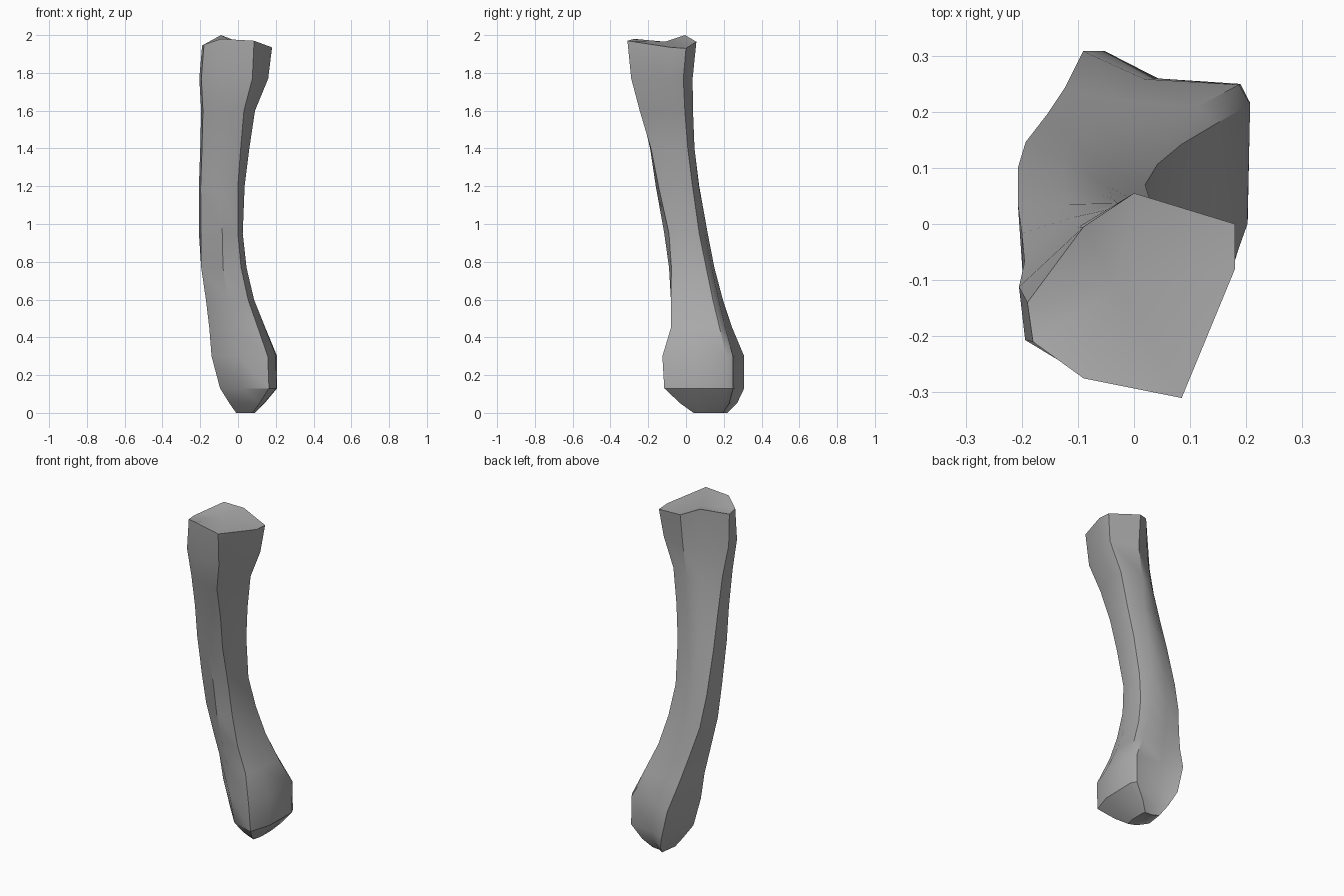
import bpy
import bmesh
import math

default = bpy.data.objects.get("Cube")
if default:
    bpy.data.objects.remove(default, do_unlink=True)

# Single dull grey material
grey = bpy.data.materials.new("bone grey")
grey.use_nodes = True
COLOUR = (0.40, 0.40, 0.40, 1.0)
grey.diffuse_color = COLOUR
grey.node_tree.nodes["Principled BSDF"].inputs["Base Color"].default_value = COLOUR

# Eight-sided cross-sections, counter-clockwise from the +x side
HEAD = [(.18, -.08), (.18, 0), (0, .055), (-.09, -.005),
        (-.19, -.14), (-.18, -.21), (-.09, -.275), (.085, -.31)]
SHAFT = [(.025, 0), (.02, .07), (-.04, .10), (-.12, .115),
         (-.20, .10), (-.19, -.06), (-.08, -.115), (.0, -.09)]
FOOT = [(.205, 0), (.21, .215), (.19, .25), (.02, .26),
        (-.09, .31), (-.14, .06), (.0, -.08), (.16, -.125)]
HEAD_HEIGHTS = [1.935, 1.93, 1.965, 2.0, 1.945, 1.95, 1.98, 1.97]

# Stations down the bone: z, x min, x max, y min, y max
STATIONS = [
    (1.77, -.205, .16, -.29, .035),
    (1.60, -.195, .09, -.245, .037),
    (1.40, -.20, .06, -.19, .045),
    (1.20, -.207, .035, -.16, .07),
    (0.95, -.207, .025, -.115, .115),
    (0.77, -.195, .045, -.09, .15),
    (0.60, -.17, .085, -.08, .195),
    (0.45, -.152, .145, -.08, .245),
    (0.30, -.14, .207, -.125, .308),
    (0.13, -.095, .207, -.115, .308),
    (0.05, -.045, .14, -.03, .27),
    (0.00, -.01, .09, .04, .22),
]


def fit(points, x0, x1, y0, y1):
    """Stretch a cross-section to a bounding box."""
    xs, ys = [p[0] for p in points], [p[1] for p in points]
    ax, ay = min(xs), min(ys)
    sx, sy = (x1 - x0) / (max(xs) - ax), (y1 - y0) / (max(ys) - ay)
    return [(x0 + (x - ax) * sx, y0 + (y - ay) * sy) for x, y in points]


def section(z):
    """Blend the key cross-sections, in unit boxes, by height."""
    if z > 0.95:
        a, b, t = SHAFT, HEAD, (z - 0.95) / 1.0
    else:
        a, b, t = FOOT, SHAFT, max(0.0, (z - 0.30) / 0.65)
    a, b = fit(a, 0, 1, 0, 1), fit(b, 0, 1, 0, 1)
    return [(p[0] + (q[0] - p[0]) * t, p[1] + (q[1] - p[1]) * t) for p, q in zip(a, b)]


# Loft the bone from the head down to the tip
bm = bmesh.new()
rings = [[bm.verts.new((x, y, z)) for (x, y), z in zip(HEAD, HEAD_HEIGHTS)]]
for z, *box in STATIONS:
    rings.append([bm.verts.new((x, y, z)) for x, y in fit(section(z), *box)])
for upper, lower in zip(rings, rings[1:]):
    for i in range(8):
        j = (i + 1) % 8
        bm.faces.new((upper[i], lower[i], lower[j], upper[j]))

# Shallow dished ends
for ring, centre in ((rings[0], (-.03, -.11, 1.965)), (rings[-1], (.04, .14, .02))):
    c = bm.verts.new(centre)
    for i in range(8):
        bm.faces.new((ring[i], ring[(i + 1) % 8], c))
bmesh.ops.recalc_face_normals(bm, faces=bm.faces[:])

mesh = bpy.data.meshes.new("long_bone")
bm.to_mesh(mesh)
bm.free()
mesh.materials.append(grey)
bone = bpy.data.objects.new("long_bone", mesh)
bpy.context.scene.collection.objects.link(bone)

# Smooth shaft, sharp ridges
bpy.ops.object.select_all(action='DESELECT')
bone.select_set(True)
bpy.context.view_layer.objects.active = bone
bpy.ops.object.shade_smooth_by_angle(angle=math.radians(35))
